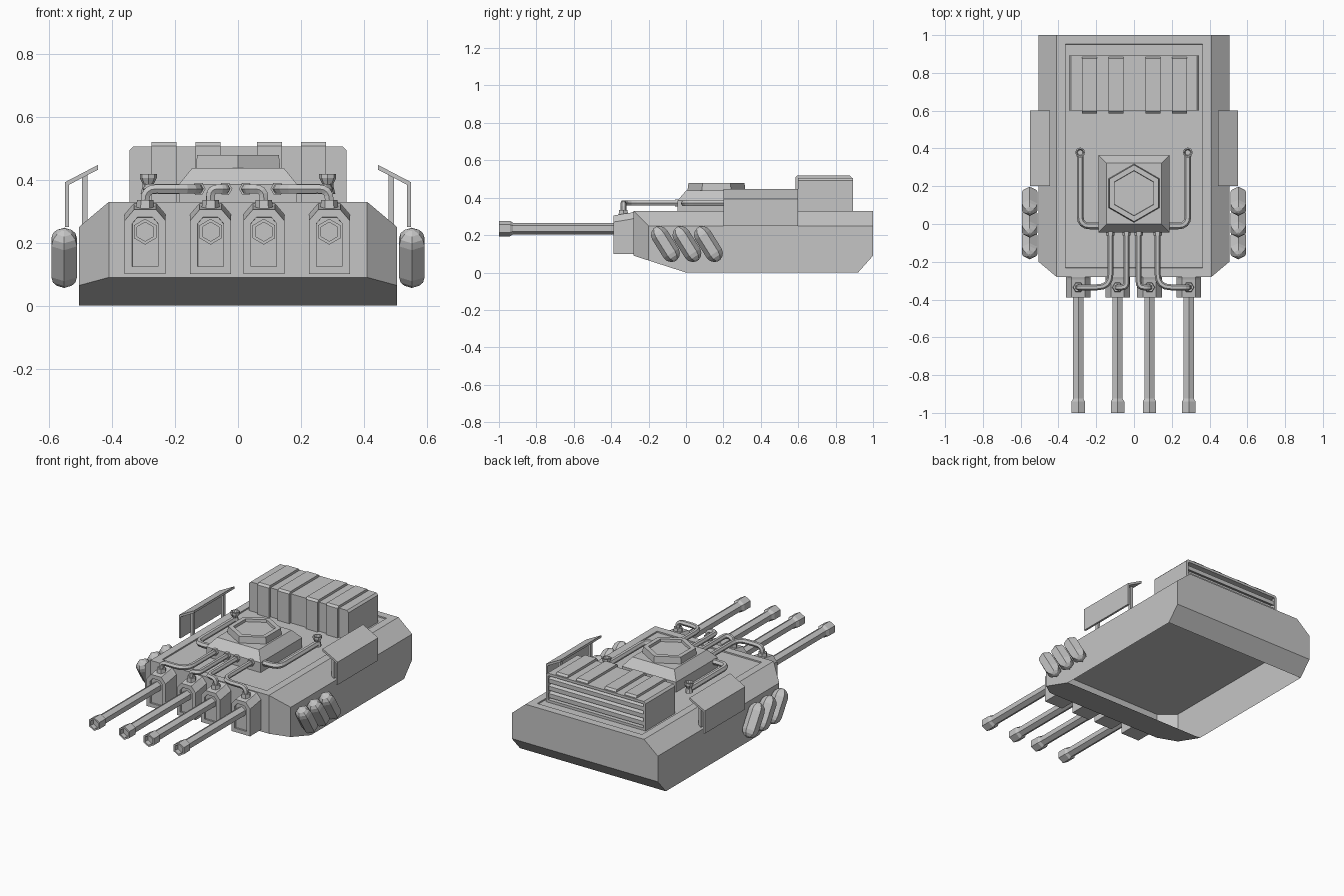
import bpy, bmesh, math
from mathutils import Vector, Matrix

if "Cube" in bpy.data.objects:
    bpy.data.objects.remove(bpy.data.objects["Cube"], do_unlink=True)

GREY = (0.56, 0.56, 0.56, 1)
paint = bpy.data.materials.new("armour_grey")
paint.diffuse_color = GREY
paint.use_nodes = True
paint.node_tree.nodes["Principled BSDF"].inputs["Base Color"].default_value = GREY


def finish(name, bm):
    mesh = bpy.data.meshes.new(name)
    bm.to_mesh(mesh)
    bm.free()
    mesh.materials.append(paint)
    obj = bpy.data.objects.new(name, mesh)
    bpy.context.collection.objects.link(obj)


def loft_bm(rings):
    """Skin a stack of rings and close both ends."""
    bm = bmesh.new()
    rows = [[bm.verts.new(p) for p in ring] for ring in rings]
    n = len(rows[0])
    for a, b in zip(rows, rows[1:]):
        for i in range(n):
            bm.faces.new((a[i], a[(i + 1) % n], b[(i + 1) % n], b[i]))
    bm.faces.new(rows[0])
    bm.faces.new(rows[-1])
    bmesh.ops.recalc_face_normals(bm, faces=bm.faces)
    return bm


def loft(name, rings):
    finish(name, loft_bm(rings))


def inset(bm, normal, width, depth):
    """Recess the faces that look along a direction."""
    bm.normal_update()
    faces = [f for f in bm.faces if f.normal.dot(Vector(normal)) > 0.99]
    for thickness, drop in ((width, 0), (0.0005, depth)):
        bmesh.ops.inset_region(bm, faces=faces, thickness=thickness, depth=drop, use_even_offset=True)


def rect(x0, x1, y0, y1, z):
    return [(x0, y0, z), (x1, y0, z), (x1, y1, z), (x0, y1, z)]


def along_x(name, profile, x0, x1):
    loft(name, [[(x, y, z) for y, z in profile] for x in (x0, x1)])


def along_y(name, profile, y0, y1):
    loft(name, [[(x, y, z) for x, z in profile] for y in (y0, y1)])


def spun(name, stations, matrix, sides=6):
    """Revolve (height, radius) stations around a placed local z axis."""
    rings = []
    for h, r in stations:
        angles = [math.tau * i / sides for i in range(sides)]
        rings.append([matrix @ Vector((r * math.cos(a), r * math.sin(a), h)) for a in angles])
    loft(name, rings)


def pipe(name, points, radius, fillet):
    """Tube through the points with rounded corners."""
    pts = [Vector(p) for p in points]
    path = [pts[0]]
    for a, b, c in zip(pts, pts[1:], pts[2:]):
        reach = min(fillet, (a - b).length * 0.49, (c - b).length * 0.49)
        p, q = b + (a - b).normalized() * reach, b + (c - b).normalized() * reach
        for i in range(5):
            t = i / 4
            path.append(p * (1 - t) ** 2 + b * 2 * t * (1 - t) + q * t * t)
    path.append(pts[-1])
    curve = bpy.data.curves.new(name, 'CURVE')
    curve.dimensions = '3D'
    curve.bevel_depth = radius
    curve.bevel_resolution = 1
    curve.use_fill_caps = True
    spline = curve.splines.new('POLY')
    spline.points.add(len(path) - 1)
    for sp, p in zip(spline.points, path):
        sp.co = (*p, 1)
    spline.use_smooth = False
    curve.materials.append(paint)
    bpy.context.collection.objects.link(bpy.data.objects.new(name, curve))


# Hull: extruded side profile with cut corners, recessed deck and open underside
W = 0.505
side = [(0, 0), (0.92, 0), (1, 0.09), (1, 0.33), (-0.28, 0.33), (-0.28, 0.09)]
hull = loft_bm([[(x, y, z) for y, z in side] for x in (-W, W)])
for s in (-1, 1):
    for co, no in (((s * 0.41, 0, 0.33), (s * 0.08, 0, 0.095)),
                   ((s * 0.41, -0.28, 0), (s * 0.08, -0.095, 0))):
        geom = hull.verts[:] + hull.edges[:] + hull.faces[:]
        bmesh.ops.bisect_plane(hull, geom=geom, dist=1e-5, plane_co=co, plane_no=no, clear_outer=True)
        bmesh.ops.holes_fill(hull, edges=[e for e in hull.edges if e.is_boundary])
bmesh.ops.recalc_face_normals(hull, faces=hull.faces)
inset(hull, (0, 0, 1), 0.048, -0.008)
floor = [f for f in hull.faces if f.normal.z < -0.99]
bmesh.ops.delete(hull, geom=floor, context='FACES')
finish("hull", hull)

# Flat ceiling inside the hollow underside
ceiling = [(-0.503, -0.198), (-0.409, -0.278), (0.409, -0.278), (0.503, -0.198), (0.503, 0.998), (-0.503, 0.998)]
loft("hull_ceiling", [[(x, y, z) for x, y in ceiling] for z in (0.247, 0.249)])

# Stowage box with a louvred back; straps wrap over the front and top
DECK = 0.323
bin_outline = [(-0.345, DECK), (0.345, DECK), (0.345, 0.493), (0.333, 0.505),
               (-0.333, 0.505), (-0.345, 0.493)]
stowage = loft_bm([[(x, y, z) for x, z in bin_outline] for y in (0.6, 0.892)])
inset(stowage, (0, 1, 0), 0.016, -0.035)
finish("stowage_box", stowage)
strap = [(0.585, DECK), (0.605, DECK), (0.605, 0.5), (0.885, 0.5), (0.885, 0.508),
         (0.875, 0.52), (0.597, 0.52), (0.585, 0.508)]
for x in (-0.235, -0.095, 0.1, 0.24):
    along_x("box_strap", strap, x - 0.04, x + 0.04)
for i in range(3):
    z = 0.35 + i * 0.046
    slat = [(0.855, z + 0.012), (0.886, z), (0.886, z + 0.026), (0.855, z + 0.038)]
    along_x("rear_louvre", slat, -0.329, 0.329)

# Turret and hexagonal hatch with a recessed lid
loft("turret", [rect(-0.188, 0.188, -0.045, 0.365, DECK),
                rect(-0.188, 0.188, -0.045, 0.365, 0.385),
                rect(-0.145, 0.145, 0, 0.322, 0.438)])
hatch_at = Matrix.Translation((0, 0.163, 0)) @ Matrix.Rotation(math.pi / 2, 4, 'Z')
spun("hatch", [(0.437, 0.155), (0.478, 0.15), (0.478, 0.12), (0.462, 0.118)], hatch_at)

# Four guns: stepped mount, barrel and feed pipe
PIPE_Z = 0.371
for x, start in ((-0.295, -0.125), (-0.087, -0.04), (0.082, 0.025), (0.29, 0.125)):
    w = 0.065
    rings = []
    for y, top in ((-0.388, 0.305), (-0.295, 0.32), (-0.28, 0.325)):
        outline = [(x - w, 0.1), (x + w, 0.1), (x + w, top - 0.035), (x + w - 0.03, top),
                   (x - w + 0.03, top), (x - w, top - 0.035)]
        rings.append([(px, y, z) for px, z in outline])
    mount = loft_bm(rings)
    inset(mount, (0, -1, 0), 0.024, -0.01)
    finish("gun_mount", mount)
    aim = Matrix.Translation((x, 0, 0.235)) @ Matrix.Rotation(math.pi / 2, 4, 'X') @ Matrix.Rotation(math.pi / 2, 4, 'Z')
    spun("gun_barrel", [(0.36, 0.031), (0.925, 0.031), (0.94, 0.041), (1, 0.041),
                        (1, 0.03), (0.97, 0.03)], aim)
    pipe("feed_pipe", [(start, -0.04, PIPE_Z), (start, -0.335, PIPE_Z), (x, -0.335, PIPE_Z),
                       (x, -0.335, 0.3)], 0.016, 0.07 if abs(x) > 0.2 else 0.03)
    spun("feed_collar", [(0.3, 0.03), (0.335, 0.026)], Matrix.Translation((x, -0.335, 0)))
    socket = Matrix.Translation((start, -0.03, PIPE_Z)) @ Matrix.Rotation(math.pi / 2, 4, 'X')
    spun("turret_socket", [(0, 0.022), (0.03, 0.022)], socket)

for s in (-1, 1):
    # Exhaust pipe around the turret, ending in a flared bell
    pipe("exhaust_pipe", [(s * 0.18, -0.01, PIPE_Z), (s * 0.285, -0.01, PIPE_Z),
                          (s * 0.285, 0.378, PIPE_Z), (s * 0.285, 0.378, 0.4)], 0.018, 0.08)
    spun("exhaust_bell", [(0.355, 0.024), (0.385, 0.017), (0.405, 0.027), (0.418, 0.027),
                          (0.418, 0.02), (0.405, 0.014)], Matrix.Translation((s * 0.285, 0.378, 0)), 8)

    # Bent side shield and its posts
    bend = [(0.537, 0.25), (0.55, 0.25), (0.55, 0.392), (0.445, 0.447), (0.445, 0.432), (0.537, 0.384)]
    along_y("side_shield", [(s * x, z) for x, z in bend], 0.2, 0.6)
    post = [(0.478, 0.265), (0.495, 0.25), (0.495, 0.408), (0.478, 0.417)]
    for y in (0.24, 0.54):
        along_y("shield_post", [(s * x, z) for x, z in post], y, y + 0.02)

    # Slanted canisters on the flank
    half = [(0.058, 0.047), (0.08, 0.041), (0.096, 0.027), (0.105, 0.008)]
    capsule = [(-h, r) for h, r in reversed(half)] + half
    for y in (-0.11, 0.005, 0.12):
        tilt = (Matrix.Translation((s * 0.552, y, 0.152)) @ Matrix.Rotation(math.radians(32), 4, 'X')
                @ Matrix.Rotation(math.pi / 6, 4, 'Z'))
        spun("flank_canister", capsule, tilt)
